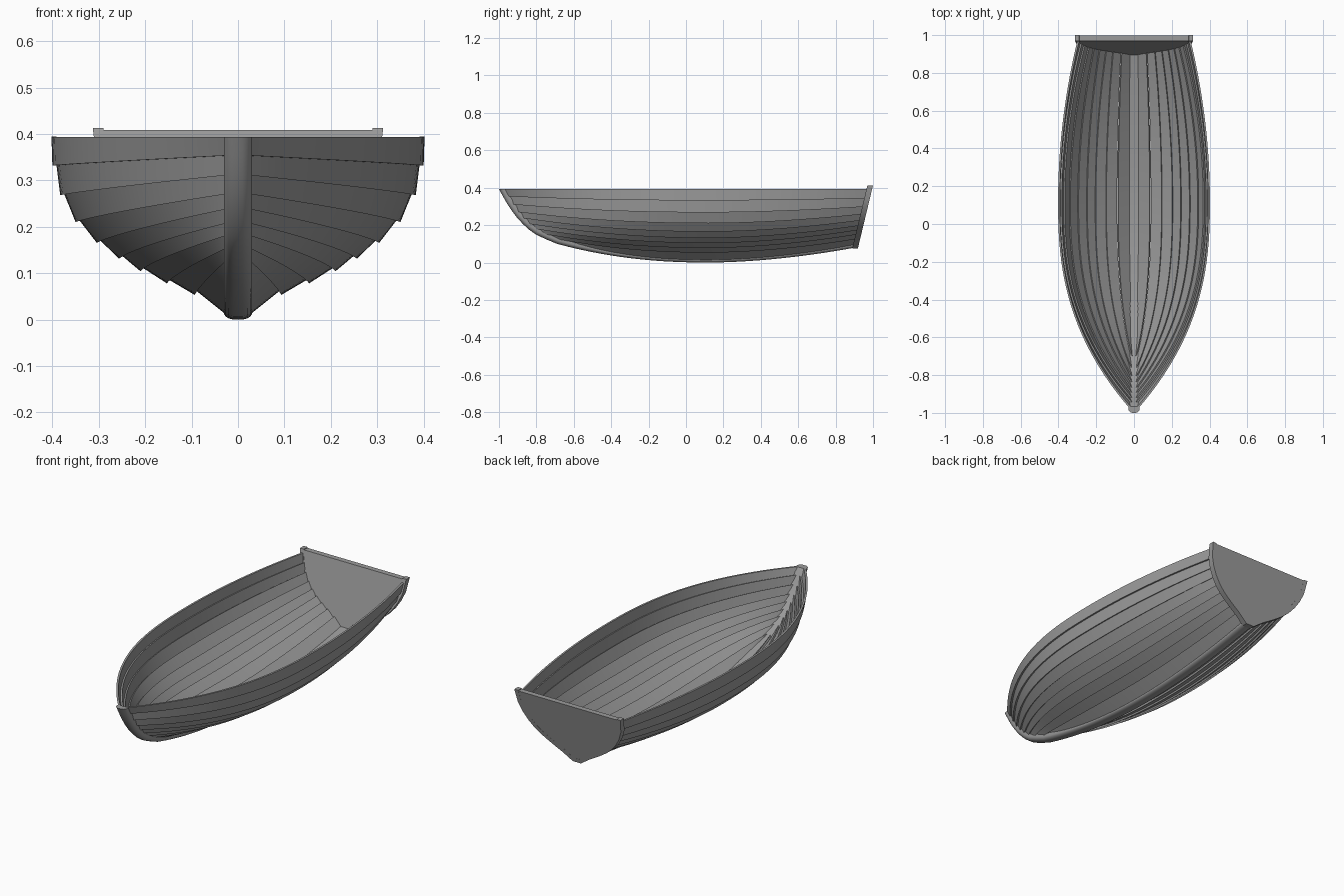
import bpy, bmesh, math
from mathutils import Vector

if "Cube" in bpy.data.objects:
    bpy.data.objects.remove(bpy.data.objects["Cube"])

# Seam positions, keel to sheer: stem (y, z), midship (x, z), transom (x, z)
STEM = [(-.69, .1), (-.75, .125), (-.803, .15), (-.842, .178), (-.872, .206),
        (-.902, .238), (-.928, .272), (-.955, .312), (-.979, .354), (-1, .393)]
MID = [(.02, .006), (.093, .053), (.153, .078), (.21, .104), (.256, .131),
       (.304, .165), (.35, .21), (.383, .268), (.4, .332), (.402, .394)]
STERN = [(.02, .086), (.075, .125), (.118, .15), (.155, .173), (.19, .197),
         (.222, .225), (.25, .258), (.275, .298), (.293, .343), (.3, .393)]
YC, THICK, N = .12, .01, 44

# Dark grey timber
GREY = bpy.data.materials.new("dark_grey")
GREY.diffuse_color = (.33, .33, .33, 1)
GREY.use_nodes = True
GREY.node_tree.nodes["Principled BSDF"].inputs["Base Color"].default_value = GREY.diffuse_color


def lean(z):
    """Inner face of the raked transom."""
    return .89 + .24 * (z - .08)


def seam(k, s):
    """Point on plank seam k, s = 0 at the stem and 1 at the transom."""
    ys, zs = STEM[k]
    ys += .016
    zs += .012 * max(0, 1 - k / 6)
    xm, zm = MID[k]
    xt, zt = STERN[k]
    ye = lean(zt) + .006
    y = ys + (ye - ys) * s ** 1.4
    if y < YC:
        w = (YC - y) / (YC - ys)
        px = 2.5 + .25 * max(0, 1 - abs(k - 3) / 4)
        pz = 2.2 - .15 * max(0, 1 - abs(k - 4) / 4)
        return Vector((.016 + (xm - .016) * (1 - w ** px), y, zm + (zs - zm) * w ** pz))
    v = (y - YC) / (ye - YC)
    return Vector((xm + (xt - xm) * v ** 2, y, zm + (zt - zm) * v ** 1.8))


def loft(name, rings, mirror=False, angle=30):
    """Closed sections joined into a capped solid."""
    bm = bmesh.new()
    rows = [[bm.verts.new(p) for p in r] for r in rings]
    n = len(rows[0])
    for a, b in zip(rows, rows[1:]):
        for i in range(n):
            bm.faces.new((a[i], a[(i + 1) % n], b[(i + 1) % n], b[i]))
    bm.faces.new(rows[0])
    bm.faces.new(rows[-1])
    bmesh.ops.recalc_face_normals(bm, faces=bm.faces)
    me = bpy.data.meshes.new(name)
    bm.to_mesh(me)
    bm.free()
    me.materials.append(GREY)
    ob = bpy.data.objects.new(name, me)
    bpy.context.collection.objects.link(ob)
    if mirror:
        m = ob.modifiers.new("mirror", 'MIRROR')
        m.use_axis[0] = True
        m.use_mirror_merge = False
    bpy.ops.object.select_all(action='DESELECT')
    ob.select_set(True)
    bpy.context.view_layer.objects.active = ob
    bpy.ops.object.shade_smooth_by_angle(angle=math.radians(angle))
    return ob


# Overlapping planks: each lower edge stands proud of the plank beneath
for k in range(9):
    rings = []
    for i in range(N + 1):
        s = i / N
        a, b = seam(k, s), seam(k + 1, s)
        along = seam(k, min(s + .02, 1)) - seam(k, max(s - .02, 0))
        n = along.cross(b - a).normalized()
        top = b if k == 8 else b - n * THICK * .9
        if k == 8:
            n = Vector((n.x, n.y, 0)).normalized()
        ring = [a, top, top - n * THICK, a - n * THICK]
        rings.append([(max(p.x, .002), p.y, p.z) for p in ring])
    loft(f"plank_{k + 1}", rings, mirror=True)

# Stem and keel: one rounded bar following the centreline
path = [Vector((0, y, z)) for y, z in reversed(STEM)]
for i in range(1, 29):
    y = -.69 + 1.595 * i / 28
    if y < YC:
        z = .1 * ((YC - y) / .81) ** 2.2
    else:
        z = .08 * ((y - YC) / .785) ** 1.8
    path.append(Vector((0, y, z)))
SECTION = [(.03, 1), (.03, .55), (.027, .32), (.02, .12), (.01, 0)]
rings = []
for i, p in enumerate(path):
    t = (path[min(i + 1, len(path) - 1)] - path[max(i - 1, 0)]).normalized()
    inward = Vector((0, -t.z, t.y))
    if i == 0:
        inward = Vector((0, 1, 0))
    depth = .034 if i < 10 else max(.022, .034 - .002 * (i - 9))
    half = [(x, d * depth) for x, d in SECTION]
    full = half + [(-x, d) for x, d in reversed(half)]
    rings.append([p + Vector((x, 0, 0)) + inward * d for x, d in full])
loft("stem_and_keel", rings, angle=50)

# Transom plate
outline = STERN[:-1] + [(.302, .409)]
both = [(-x, z) for x, z in reversed(outline)] + outline
loft("transom", [[(x, lean(z) + d, z) for x, z in both] for d in (.001, .0295)])

# Transom rim: a band around the sides and bottom of the plate
rings = []
pts = [Vector((x, z)) for x, z in both]
for i, p in enumerate(pts):
    t = (pts[min(i + 1, len(pts) - 1)] - pts[max(i - 1, 0)]).normalized()
    out = Vector((t.y, -t.x))
    if i in (0, len(pts) - 1):
        p = Vector((p.x, .413))
        out = Vector((math.copysign(1, p.x), 0))
    o, q = p + out * .011, p - out * .012
    rings.append([(v.x, lean(v.y) + d, v.y) for v, d in ((o, 0), (o, .03), (q, .03), (q, 0))])
loft("transom_rim", rings)
